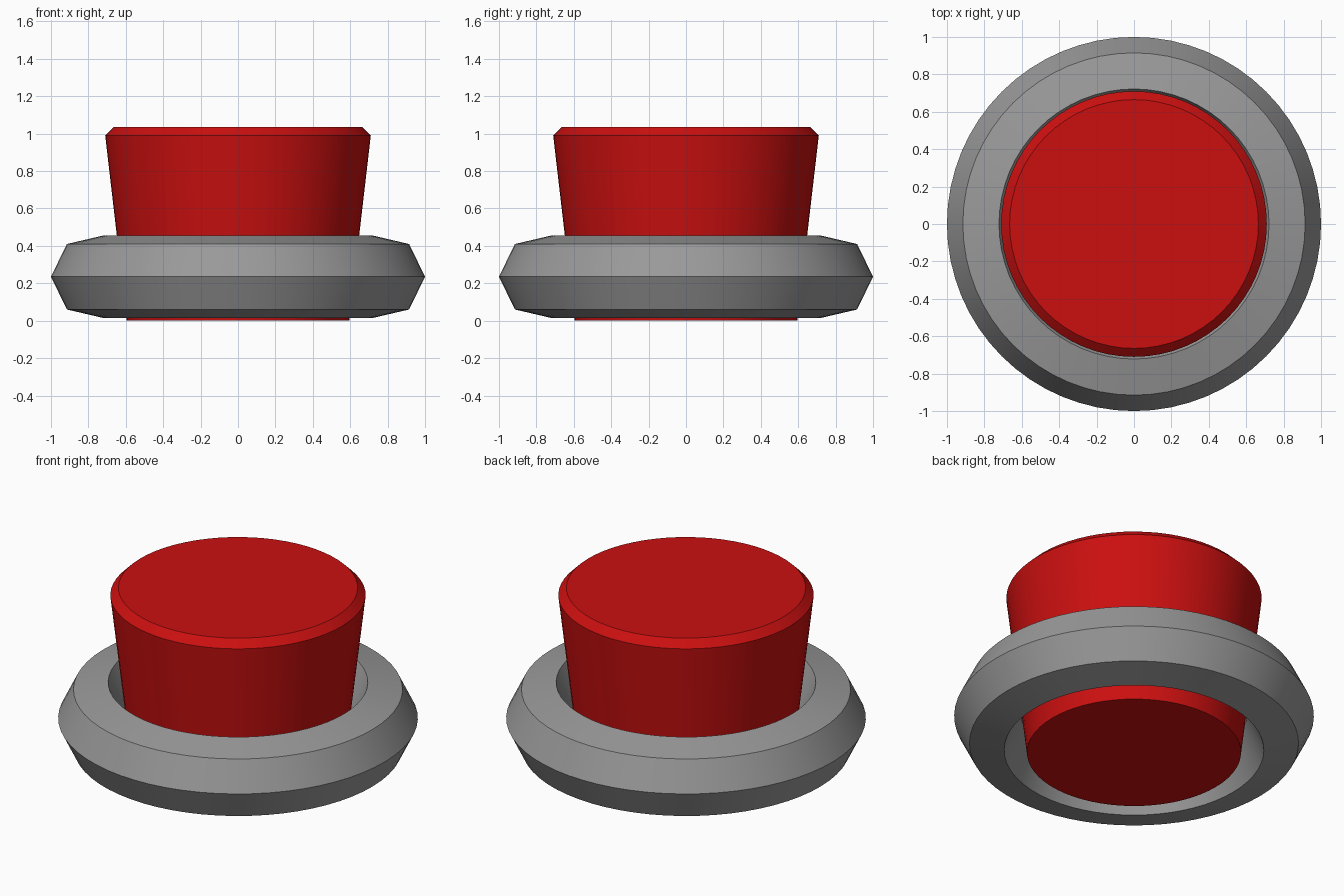
import bpy
import bmesh
import math

if "Cube" in bpy.data.objects:
    bpy.data.objects.remove(bpy.data.objects["Cube"], do_unlink=True)

SIDES = 64


def make_material(name, rgb):
    mat = bpy.data.materials.new(name)
    mat.use_nodes = True
    color = (*rgb, 1.0)
    mat.diffuse_color = color
    mat.node_tree.nodes["Principled BSDF"].inputs["Base Color"].default_value = color
    return mat


def lathe(name, profile, mat, closed):
    """Spin an (r, z) profile; closed makes a ring, otherwise both ends are capped."""
    bm = bmesh.new()
    loops = []
    for r, z in profile:
        angles = [2 * math.pi * i / SIDES for i in range(SIDES)]
        loops.append([bm.verts.new((r * math.cos(a), r * math.sin(a), z)) for a in angles])
    pairs = list(zip(loops, loops[1:]))
    if closed:
        pairs.append((loops[-1], loops[0]))
    else:
        bm.faces.new(loops[0])
        bm.faces.new(loops[-1])
    for low, high in pairs:
        for i in range(SIDES):
            j = (i + 1) % SIDES
            bm.faces.new((low[i], low[j], high[j], high[i]))
    bmesh.ops.recalc_face_normals(bm, faces=bm.faces)
    mesh = bpy.data.meshes.new(name)
    bm.to_mesh(mesh)
    bm.free()
    mesh.materials.append(mat)
    obj = bpy.data.objects.new(name, mesh)
    bpy.context.collection.objects.link(obj)
    bpy.ops.object.select_all(action="DESELECT")
    obj.select_set(True)
    bpy.context.view_layer.objects.active = obj
    bpy.ops.object.shade_smooth_by_angle(angle=math.radians(10))
    return obj


red = make_material("red", (0.60, 0.005, 0.005))
grey = make_material("grey", (0.32, 0.32, 0.32))

# Bevelled collar, symmetric about its middle height
MID = 0.235
upper = [(1.0, 0.0), (0.915, 0.175), (0.722, 0.22), (0.625, 0.0)]
lower = [(r, -h) for r, h in reversed(upper[1:3])]
lathe("collar", [(r, MID + h) for r, h in upper + lower], grey, True)

# Tapered push button with a chamfered top
lathe("button", [(0.595, 0.0), (0.71, 0.99), (0.665, 1.035)], red, False)
